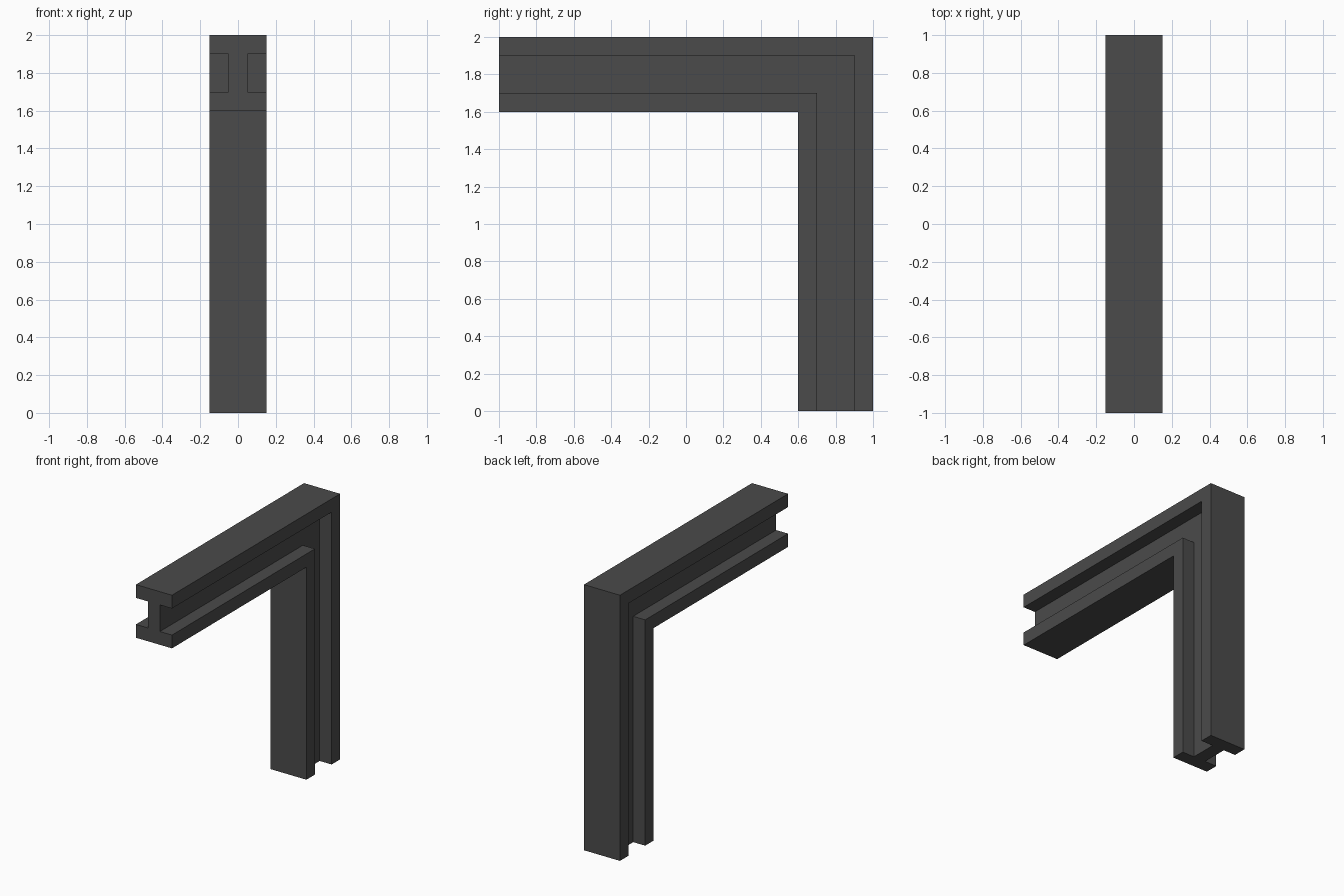
import bpy, bmesh

cube = bpy.data.objects.get("Cube")
if cube:
    bpy.data.objects.remove(cube, do_unlink=True)

# Single dark steel colour
steel = bpy.data.materials.new("dark grey steel")
steel.use_nodes = True
colour = (0.07, 0.07, 0.07, 1.0)
steel.diffuse_color = colour
steel.node_tree.nodes["Principled BSDF"].inputs["Base Color"].default_value = colour

# Beam dimensions
HALF_WIDTH, HALF_WEB = 0.15, 0.05
DEPTH, FLANGE = 0.40, 0.10

# I-shaped section as (x, depth inwards from the outer face)
right_half = [(HALF_WIDTH, 0), (HALF_WIDTH, FLANGE), (HALF_WEB, FLANGE),
              (HALF_WEB, DEPTH - FLANGE), (HALF_WIDTH, DEPTH - FLANGE), (HALF_WIDTH, DEPTH)]
section = right_half + [(-x, d) for x, d in reversed(right_half)]

# Section swept along the arm, round the mitred corner and down the post
stations = [
    lambda x, d: (x, -1, 2 - d),       # free end of the arm
    lambda x, d: (x, 1 - d, 2 - d),    # mitred corner
    lambda x, d: (x, 1 - d, 0),        # foot of the post
]

bm = bmesh.new()
rings = [[bm.verts.new(place(x, d)) for x, d in section] for place in stations]
count = len(section)
for a, b in zip(rings, rings[1:]):
    for i in range(count):
        j = (i + 1) % count
        bm.faces.new((a[i], a[j], b[j], b[i]))

# End caps: two flanges and the web
for ring in (rings[0], rings[-1]):
    for corners in ((0, 1, 2, 9, 10, 11), (2, 3, 8, 9), (3, 4, 5, 6, 7, 8)):
        bm.faces.new([ring[i] for i in corners])
bmesh.ops.recalc_face_normals(bm, faces=bm.faces)

mesh = bpy.data.meshes.new("corner_beam")
bm.to_mesh(mesh)
bm.free()
mesh.materials.append(steel)
beam = bpy.data.objects.new("corner_beam", mesh)
bpy.context.collection.objects.link(beam)
